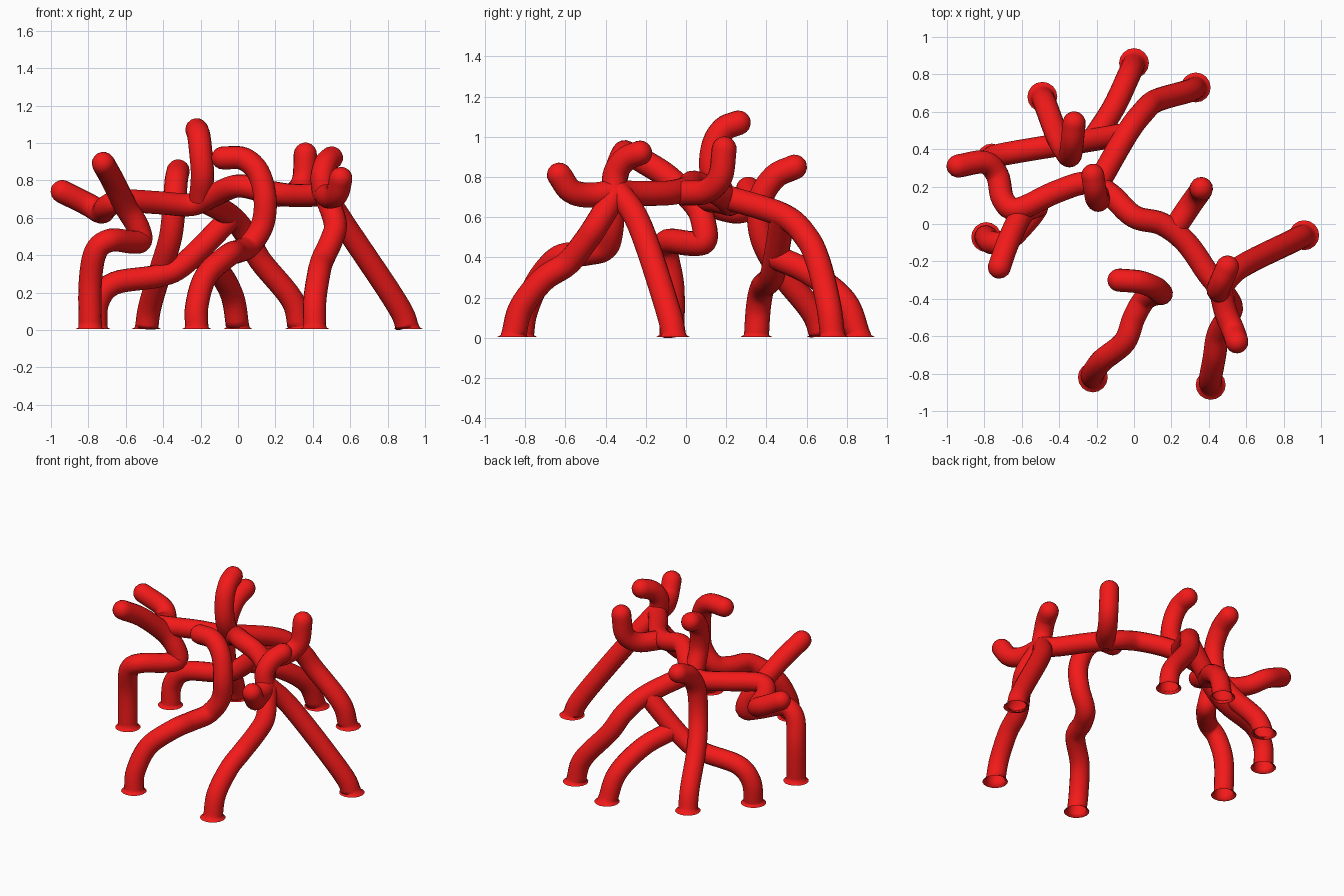
import bpy, bmesh, math
from mathutils import Vector

R, SIDES, STEPS = 0.062, 16, 6

red = bpy.data.materials.new("red")
red.diffuse_color = (0.9, 0.01, 0.01, 1)


def spline(pts):
    """Smooth curve through the points."""
    p = [Vector(q) for q in pts]
    p = [2 * p[0] - p[1]] + p + [2 * p[-1] - p[-2]]
    out = []
    for a, b, c, d in zip(p, p[1:], p[2:], p[3:]):
        for i in range(STEPS):
            t = i / STEPS
            out.append(0.5 * (2 * b + (c - a) * t + (2 * a - 5 * b + 4 * c - d) * t**2
                              + (3 * b - a - 3 * c + d) * t**3))
    return out + [p[-2]]


def tube(name, pts, foot=False, tip=False):
    """Sweep a round tube, optionally with a flared foot and a rounded tip."""
    path = spline(pts)
    n = len(path)
    tang = [(path[min(i + 1, n - 1)] - path[max(i - 1, 0)]).normalized() for i in range(n)]
    rad = [R] * n
    if foot:
        up = Vector((0, 0, 1))
        z = path[0].copy()
        path = [z + up * 0.004, z + up * 0.014] + path[1:]
        tang = [up, up] + tang[1:]
        rad = [0.08] + [R] * n
    if tip:
        end, d = path[-1], tang[-1]
        for k in range(1, 5):
            a = math.radians(90 * k / 4.5)
            path.append(end + d * R * math.sin(a))
            tang.append(d)
            rad.append(R * math.cos(a))
    bm = bmesh.new()
    side = tang[0].orthogonal().normalized()
    rings = []
    for c, t, r in zip(path, tang, rad):
        side = (side - t * side.dot(t)).normalized()
        other = t.cross(side)
        rings.append([bm.verts.new(c + r * (side * math.cos(a) + other * math.sin(a)))
                      for a in (2 * math.pi * j / SIDES for j in range(SIDES))])
    for a, b in zip(rings, rings[1:]):
        for j in range(SIDES):
            k = (j + 1) % SIDES
            bm.faces.new((a[j], a[k], b[k], b[j]))
    if tip:
        bm.faces.new(rings[-1])
    for f in bm.faces:
        f.smooth = True
    me = bpy.data.meshes.new(name)
    bm.to_mesh(me)
    bm.free()
    me.materials.append(red)
    bpy.context.collection.objects.link(bpy.data.objects.new(name, me))


# main winding branch
tube("main_branch", [(0.47, -0.35, 0.73), (0.4, -0.27, 0.72), (0.28, -0.1, 0.72), (0.15, 0, 0.74),
                     (0, 0.04, 0.77), (-0.13, 0.16, 0.72), (-0.25, 0.22, 0.67), (-0.42, 0.17, 0.68),
                     (-0.62, 0.08, 0.69), (-0.7, 0.13, 0.66), (-0.73, 0.26, 0.63),
                     (-0.8, 0.33, 0.67), (-0.94, 0.31, 0.74)], tip=True)

# legs that end in free tips
tube("left_looping_leg", [(-0.79, -0.07, 0), (-0.79, -0.07, 0.25), (-0.76, -0.1, 0.42),
                          (-0.68, -0.09, 0.48), (-0.57, 0.02, 0.47), (-0.52, 0.09, 0.48),
                          (-0.54, 0.09, 0.56), (-0.6, 0.05, 0.66), (-0.67, -0.09, 0.8),
                          (-0.72, -0.23, 0.89)], True, True)
tube("front_hooked_leg", [(-0.22, -0.82, 0), (-0.22, -0.8, 0.13), (-0.17, -0.73, 0.29),
                          (-0.05, -0.63, 0.4), (0, -0.5, 0.42), (0.06, -0.4, 0.45),
                          (0.13, -0.37, 0.56), (0.145, -0.37, 0.7), (0.11, -0.34, 0.84),
                          (0.03, -0.31, 0.915), (-0.08, -0.3, 0.92)], True, True)
tube("back_left_leg", [(-0.49, 0.68, 0), (-0.47, 0.63, 0.13), (-0.41, 0.47, 0.33),
                       (-0.36, 0.38, 0.5), (-0.34, 0.37, 0.68), (-0.33, 0.44, 0.8),
                       (-0.32, 0.54, 0.85)], True, True)

# legs that join the branch
tube("front_right_leg", [(0.41, -0.86, 0), (0.41, -0.82, 0.15), (0.43, -0.71, 0.29),
                         (0.45, -0.59, 0.37), (0.5, -0.5, 0.48), (0.52, -0.44, 0.57),
                         (0.47, -0.35, 0.72)], True)
tube("right_leg", [(0.91, -0.06, 0), (0.85, -0.09, 0.14), (0.57, -0.23, 0.56),
                   (0.46, -0.34, 0.73)], True)
tube("back_right_leg", [(0.33, 0.73, 0), (0.29, 0.71, 0.16), (0.12, 0.66, 0.37), (0.05, 0.6, 0.5),
                        (-0.04, 0.48, 0.61), (-0.2, 0.2, 0.7)], True)
tube("back_arching_leg", [(-0.76, 0.35, 0), (-0.75, 0.36, 0.15), (-0.66, 0.38, 0.25),
                          (-0.42, 0.42, 0.29), (-0.28, 0.44, 0.36), (-0.04, 0.48, 0.6)], True)
tube("back_leg", [(0, 0.86, 0), (-0.03, 0.79, 0.18), (-0.11, 0.62, 0.32), (-0.22, 0.45, 0.4)], True)

# free twigs
tube("top_twig", [(-0.2, 0.19, 0.7), (-0.19, 0.13, 0.83), (-0.2, 0.14, 0.96), (-0.21, 0.19, 1.04),
                  (-0.22, 0.26, 1.07)], tip=True)
tube("back_twig", [(0.22, -0.02, 0.72), (0.3, 0.1, 0.73), (0.35, 0.17, 0.8), (0.36, 0.19, 0.94)], tip=True)
tube("right_upper_twig", [(0.46, -0.36, 0.72), (0.45, -0.35, 0.82), (0.47, -0.3, 0.89),
                          (0.5, -0.23, 0.92)], tip=True)
tube("right_lower_twig", [(0.46, -0.34, 0.73), (0.49, -0.47, 0.71), (0.53, -0.57, 0.73),
                          (0.55, -0.63, 0.81)], tip=True)
